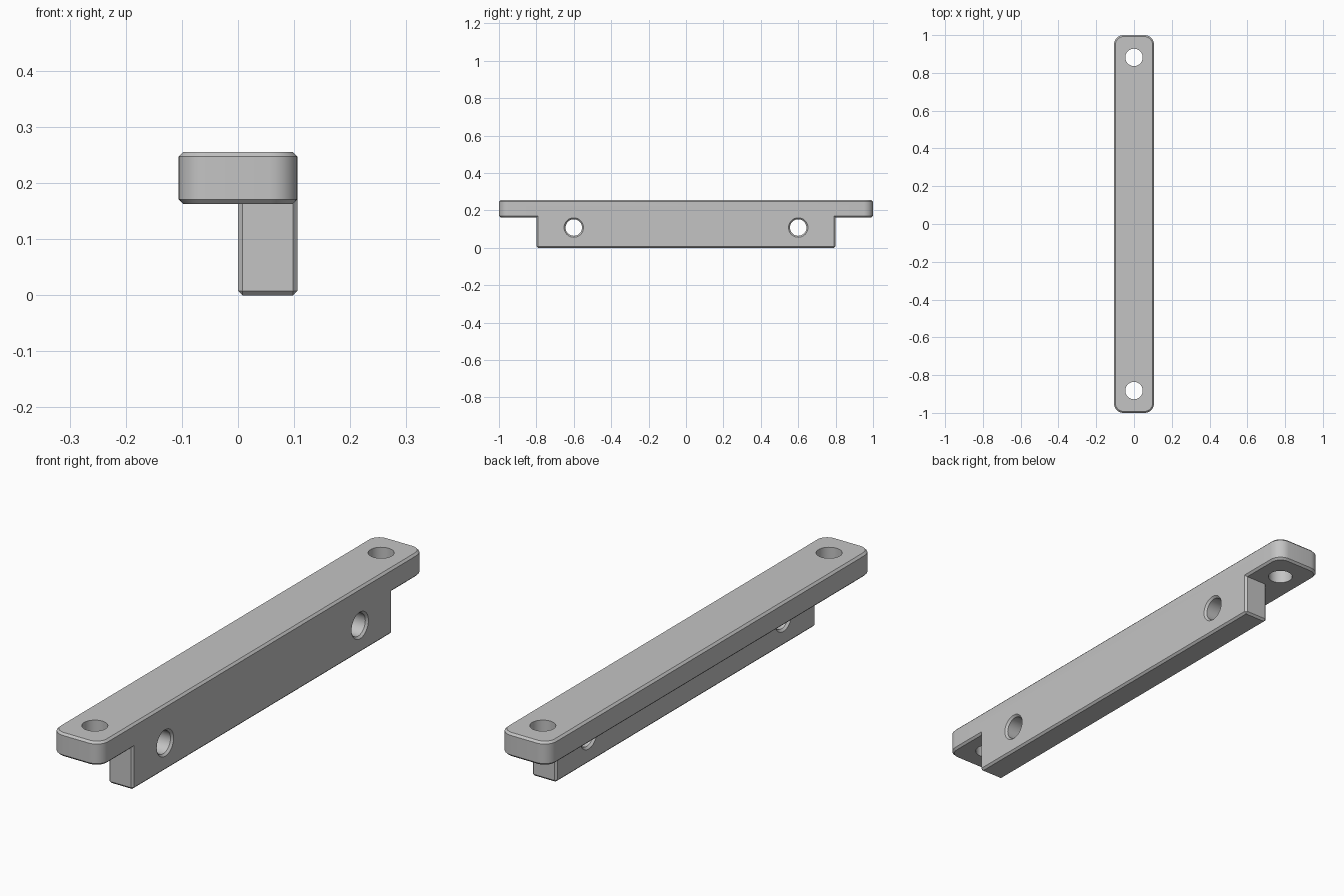
import bpy, bmesh, math
from mathutils import Matrix, Vector

cube = bpy.data.objects.get("Cube")
if cube:
    bpy.data.objects.remove(cube, do_unlink=True)

HALF_W = 0.106      # half width of the top plate
TOP = 0.255
PLATE_Z = 0.163     # underside of the top plate
C = 0.008           # edge chamfer

grey = bpy.data.materials.new("plain_grey")
grey.use_nodes = True
colour = (0.55, 0.55, 0.55, 1)
grey.diffuse_color = colour
grey.node_tree.nodes["Principled BSDF"].inputs["Base Color"].default_value = colour


def outline(hx, hy, r, seg):
    """Rectangle with rounded (or, with one segment, chamfered) corners."""
    pts = []
    for i, (sx, sy) in enumerate([(1, 1), (-1, 1), (-1, -1), (1, -1)]):
        for k in range(seg + 1):
            a = math.pi / 2 * (i + k / seg)
            pts.append((sx * (hx - r) + r * math.cos(a),
                        sy * (hy - r) + r * math.sin(a)))
    return pts


def loft(name, sections, seg, matrix=Matrix()):
    """Solid through stacked outlines, each given as (z, hx, hy, r)."""
    bm = bmesh.new()
    rings = [[bm.verts.new((x, y, z)) for x, y in outline(hx, hy, r, seg)]
             for z, hx, hy, r in sections]
    n = len(rings[0])
    for low, high in zip(rings, rings[1:]):
        for i in range(n):
            j = (i + 1) % n
            bm.faces.new((low[i], low[j], high[j], high[i]))
    bm.faces.new(rings[0][::-1])
    bm.faces.new(rings[-1])
    bmesh.ops.remove_doubles(bm, verts=bm.verts, dist=1e-5)
    bmesh.ops.recalc_face_normals(bm, faces=bm.faces)
    bm.transform(matrix)
    mesh = bpy.data.meshes.new(name)
    bm.to_mesh(mesh)
    bm.free()
    mesh.materials.append(grey)
    obj = bpy.data.objects.new(name, mesh)
    bpy.context.collection.objects.link(obj)
    return obj


def combine(target, other, operation):
    """Apply a boolean and drop the helper object."""
    bpy.context.view_layer.objects.active = target
    mod = target.modifiers.new(operation, 'BOOLEAN')
    mod.operation, mod.solver, mod.object = operation, 'EXACT', other
    bpy.ops.object.modifier_apply(modifier=mod.name)
    bpy.data.objects.remove(other, do_unlink=True)


# Top plate with rounded corners and chamfered rims
R = 0.05
bracket = loft("mounting_bar", [
    (PLATE_Z, HALF_W - C, 1 - C, R - C),
    (PLATE_Z + C, HALF_W, 1, R),
    (TOP - C, HALF_W, 1, R),
    (TOP, HALF_W - C, 1 - C, R - C)], 8)

# Hanging web, flush with the left side of the plate
half = HALF_W / 2
web = loft("web", [
    (0, half - C, 0.8 - C, 0),
    (C, half, 0.8, C),
    (0.21, half, 0.8, C)], 1, Matrix.Translation((half, 0, 0)))
combine(bracket, web, 'UNION')

# Plain screw holes through the plate, countersunk holes through the web
for side in (-1, 1):
    r = 0.046
    hole = loft("plate_hole_cutter", [(z, r, r, r) for z in (0.1, 0.3)], 12,
                Matrix.Translation((0, side * 0.882, 0)))
    combine(bracket, hole, 'DIFFERENCE')

    steps = [(-0.01, 0.062), (C, 0.044), (HALF_W - C, 0.044), (HALF_W + 0.01, 0.062)]
    hole = loft("web_hole_cutter", [(x, r, r, r) for x, r in steps], 12,
                Matrix.Translation((0, side * 0.6, 0.108)) @ Matrix.Rotation(math.pi / 2, 4, 'Y'))
    combine(bracket, hole, 'DIFFERENCE')

# Smooth rounds, crisp edges
bpy.ops.object.select_all(action='DESELECT')
bracket.select_set(True)
bpy.context.view_layer.objects.active = bracket
bpy.ops.object.shade_smooth_by_angle(angle=math.radians(30))
